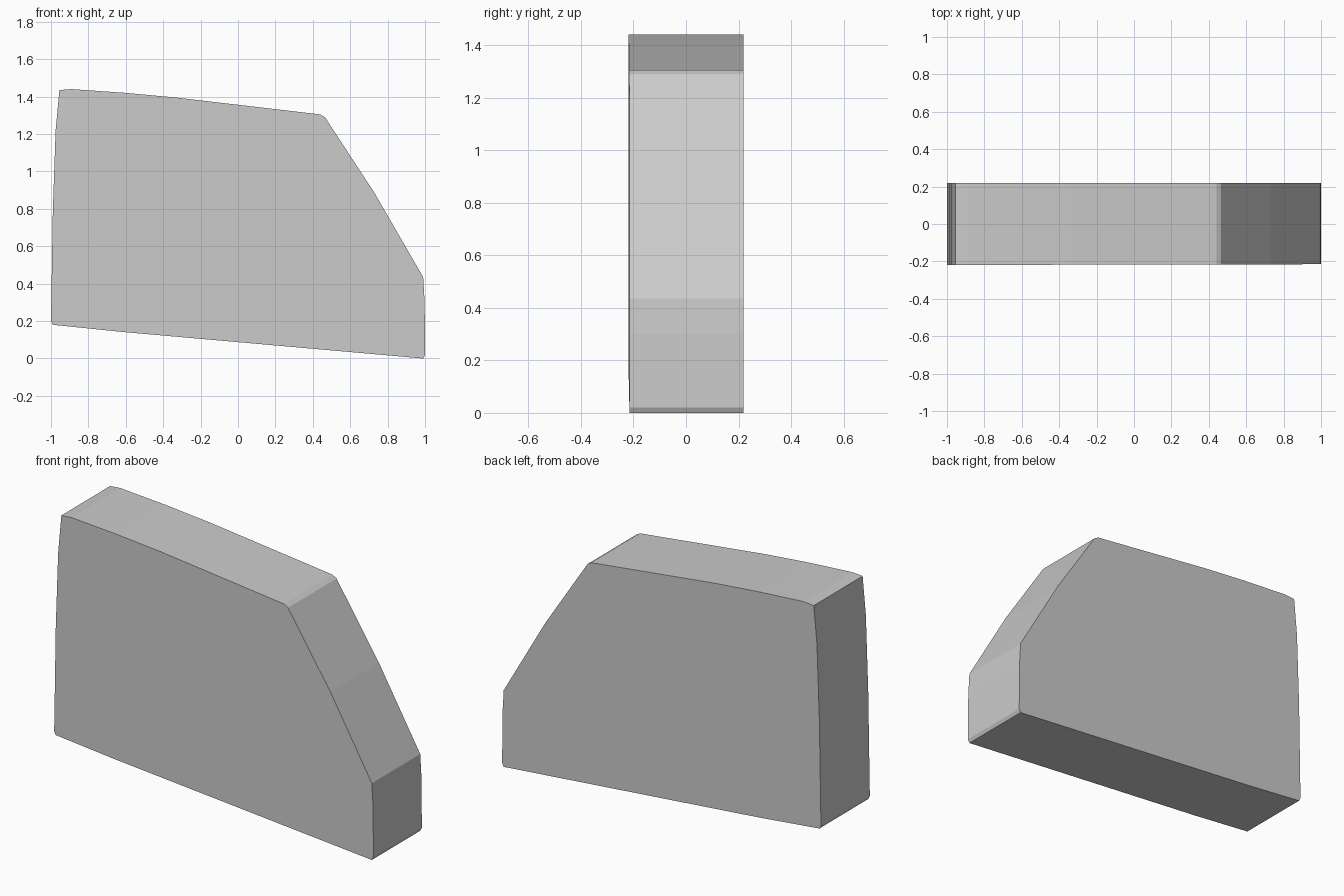
import bpy, bmesh

if "Cube" in bpy.data.objects:
    bpy.data.objects.remove(bpy.data.objects["Cube"])

# Side outline (x, z), counter-clockwise seen from the front
outline = [(-0.99, 0.18), (-0.62, 0.142), (0.99, 0.0), (1.0, 0.02), (0.998, 0.3), (0.99, 0.435),
           (0.73, 0.885), (0.465, 1.29), (0.44, 1.305), (-0.33, 1.395), (-0.6, 1.42),
           (-0.89, 1.44), (-0.955, 1.435), (-0.975, 1.22), (-0.99, 0.79), (-1.0, 0.2)]

# Thick slab: outline extruded along y, front face very slightly tapered to the right
bm = bmesh.new()
front = [bm.verts.new((x, -0.217 + 0.002 * x, z)) for x, z in outline]
back = [bm.verts.new((x, 0.219, z)) for x, z in outline]
bm.faces.new(front)
bm.faces.new(back[::-1])
for i in range(len(outline)):
    j = (i + 1) % len(outline)
    bm.faces.new((front[j], front[i], back[i], back[j]))
bmesh.ops.recalc_face_normals(bm, faces=bm.faces)

mesh = bpy.data.meshes.new("slab_panel")
bm.to_mesh(mesh)
bm.free()
slab = bpy.data.objects.new("slab_panel", mesh)
bpy.context.collection.objects.link(slab)
